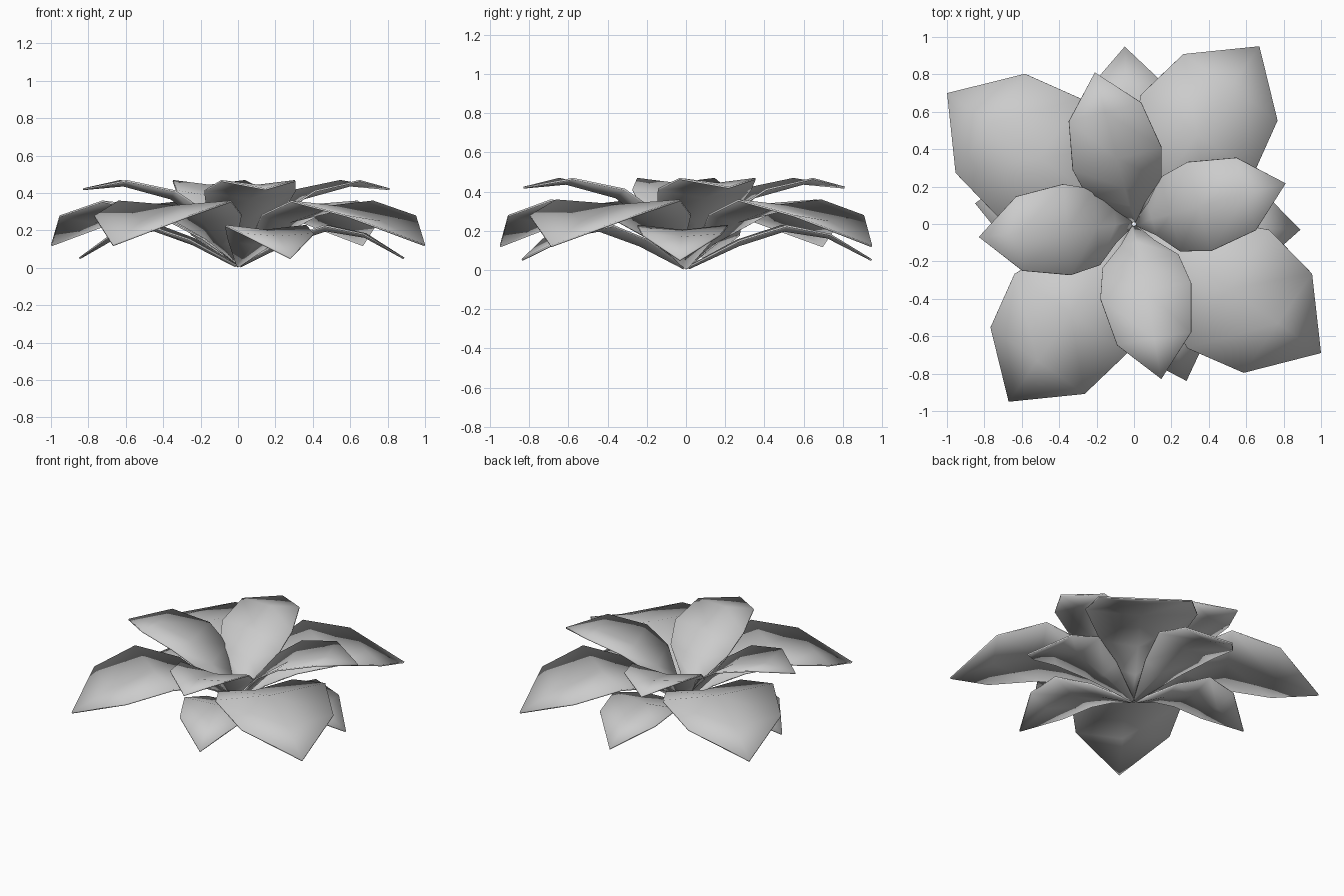
import bpy, bmesh, math
from mathutils import Vector

if "Cube" in bpy.data.objects:
    bpy.data.objects.remove(bpy.data.objects["Cube"], do_unlink=True)

grey = bpy.data.materials.new("petal_grey")
grey.use_nodes = True
colour = (0.6, 0.6, 0.6, 1)
grey.diffuse_color = colour
grey.node_tree.nodes["Principled BSDF"].inputs["Base Color"].default_value = colour

COLUMNS = (-1, 0, 1)
THICKNESS = 0.01


def petal(name, rows, angle, reach):
    """Cupped thin blade; rows are (distance, half width, midrib height, rim height)."""
    a = math.radians(angle)
    along = Vector((math.cos(a), math.sin(a), 0))
    across = Vector((-math.sin(a), math.cos(a), 0))
    scale = reach / rows[-1][0]
    bm = bmesh.new()
    grid = []
    for dist, half, mid, rim in rows:
        cols = COLUMNS if half > 0 else (0,)
        line = []
        for c in cols:
            p = along * dist * scale + across * half * c * scale
            p.z = mid + (rim - mid) * abs(c)
            line.append(bm.verts.new(p))
        grid.append(line)
    # Quads along the blade, two triangles at the pointed tip
    for lo, hi in zip(grid, grid[1:]):
        for i in range(len(lo) - 1):
            if len(hi) == 1:
                bm.faces.new((lo[i], lo[i + 1], hi[0]))
            else:
                bm.faces.new((lo[i], lo[i + 1], hi[i + 1], hi[i]))
    bmesh.ops.recalc_face_normals(bm, faces=bm.faces)
    if sum(f.normal.z for f in bm.faces) < 0:
        bmesh.ops.reverse_faces(bm, faces=bm.faces)
    # Soft shading runs over the rim, so the blade looks rounded
    for f in bm.faces:
        f.smooth = True
    mesh = bpy.data.meshes.new(name)
    bm.to_mesh(mesh)
    bm.free()
    mesh.materials.append(grey)
    ob = bpy.data.objects.new(name, mesh)
    bpy.context.collection.objects.link(ob)
    solid = ob.modifiers.new("thickness", "SOLIDIFY")
    solid.thickness = THICKNESS
    solid.offset = -1


# Each whorl: blade rows, then (angle, reach) of its four petals
whorls = {
    "upper_petal": (
        [(0.01, 0.015, 0.05, 0.06), (0.10, 0.09, 0.14, 0.18),
         (0.20, 0.205, 0.25, 0.31), (0.36, 0.245, 0.375, 0.415),
         (0.62, 0.20, 0.445, 0.47), (0.84, 0, 0.425, 0.425)],
        [(15, 0.84), (104.5, 0.837), (184.8, 0.833), (280, 0.842)]),
    "middle_petal": (
        [(0.01, 0.015, 0.03, 0.04), (0.15, 0.10, 0.13, 0.16),
         (0.32, 0.25, 0.25, 0.285), (0.59, 0.37, 0.335, 0.36),
         (0.90, 0.31, 0.25, 0.28), (1.17, 0, 0.125, 0.125)],
        [(54.8, 1.163), (145, 1.22), (234.8, 1.163), (325.4, 1.215)]),
    "lower_petal": (
        [(0.01, 0.012, 0.012, 0.02), (0.25, 0.14, 0.13, 0.155),
         (0.47, 0.23, 0.205, 0.23), (0.68, 0.20, 0.17, 0.185),
         (0.89, 0, 0.055, 0.055)],
        [(-2, 0.89), (93, 0.95), (172.6, 0.857), (288.5, 0.885)]),
}

for name, (rows, petals) in whorls.items():
    for i, (angle, reach) in enumerate(petals):
        petal(f"{name}_{i + 1}", rows, angle, reach)
